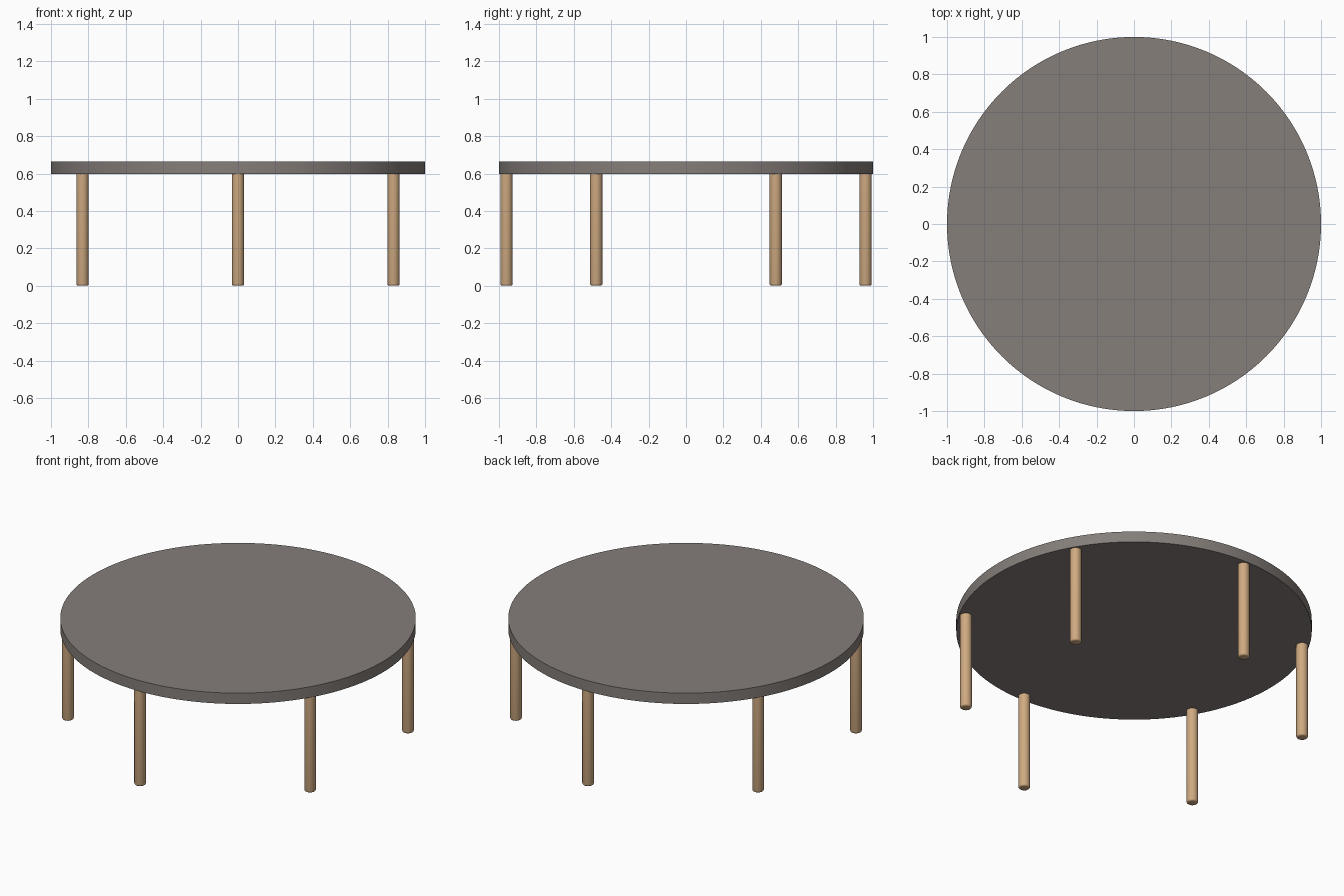
import bpy, bmesh, math

if "Cube" in bpy.data.objects:
    bpy.data.objects.remove(bpy.data.objects["Cube"])

TOP_Z, UNDER_Z = 0.665, 0.598
LEG_R, LEG_RING = 0.033, 0.96


def material(name, color):
    m = bpy.data.materials.new(name)
    m.diffuse_color = (*color, 1)
    m.use_nodes = True
    m.node_tree.nodes["Principled BSDF"].inputs["Base Color"].default_value = m.diffuse_color
    return m


def disc_solid(name, radius, z0, z1, sides, mat, location=(0, 0), foot_bevel=0):
    """Upright cylinder from z0 to z1, with an optional rounded bottom rim."""
    bm = bmesh.new()
    bmesh.ops.create_cone(bm, cap_ends=True, segments=sides, radius1=radius,
                          radius2=radius, depth=z1 - z0)
    bmesh.ops.translate(bm, verts=bm.verts, vec=(0, 0, (z0 + z1) / 2))
    if foot_bevel:
        rim = [e for e in bm.edges if all(v.co.z < z0 + 1e-4 for v in e.verts)]
        bmesh.ops.bevel(bm, geom=rim, offset=foot_bevel, segments=3,
                        profile=0.5, affect='EDGES')
    mesh = bpy.data.meshes.new(name)
    bm.to_mesh(mesh)
    bm.free()
    mesh.materials.append(mat)
    ob = bpy.data.objects.new(name, mesh)
    ob.location = (*location, 0)
    bpy.context.collection.objects.link(ob)
    bpy.ops.object.select_all(action='DESELECT')
    ob.select_set(True)
    bpy.context.view_layer.objects.active = ob
    bpy.ops.object.shade_smooth_by_angle(angle=math.radians(35))
    return ob


stone = material("warm_grey", (0.235, 0.21, 0.195))
wood = material("light_wood", (0.62, 0.40, 0.22))

# Round tabletop
disc_solid("tabletop", 1.0, UNDER_Z, TOP_Z, 128, stone)

# Six legs evenly spaced just inside the rim
for i in range(6):
    a = math.radians(90 + 60 * i)
    disc_solid(f"leg_{i + 1}", LEG_R, 0, UNDER_Z, 32, wood,
               (LEG_RING * math.cos(a), LEG_RING * math.sin(a)), 0.01)
